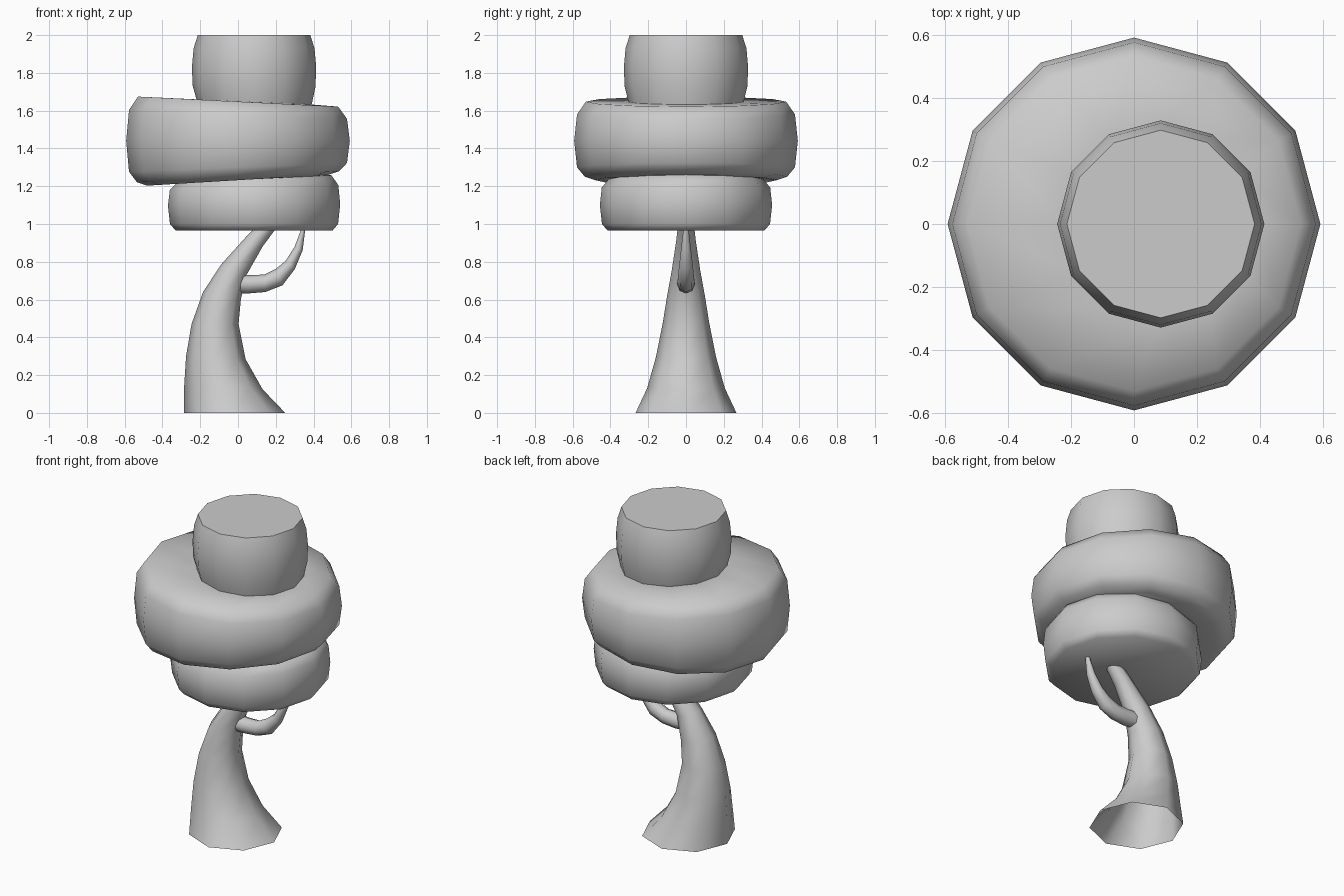
import bpy, bmesh
from math import sin, cos, pi, radians

if "Cube" in bpy.data.objects:
    bpy.data.objects.remove(bpy.data.objects["Cube"])


def loft(name, rings, cap_start, cap_end, angle):
    """Skin a list of point rings with quads, optionally capping the ends."""
    bm = bmesh.new()
    loops = [[bm.verts.new(p) for p in ring] for ring in rings]
    n = len(loops[0])
    for a, b in zip(loops, loops[1:]):
        for i in range(n):
            j = (i + 1) % n
            bm.faces.new((a[i], a[j], b[j], b[i]))
    if cap_start:
        bm.faces.new(loops[0][::-1])
    if cap_end:
        bm.faces.new(loops[-1])
    mesh = bpy.data.meshes.new(name)
    bm.to_mesh(mesh)
    bm.free()
    obj = bpy.data.objects.new(name, mesh)
    bpy.context.collection.objects.link(obj)
    bpy.ops.object.select_all(action='DESELECT')
    bpy.context.view_layer.objects.active = obj
    obj.select_set(True)
    bpy.ops.object.shade_smooth_by_angle(angle=radians(angle))
    return obj


def tier_ring(cx, r, z, slope, n=12):
    """Horizontal ring whose height leans with x."""
    pts = []
    for i in range(n):
        a = 2 * pi * i / n
        x = cx + r * cos(a)
        pts.append((x, r * sin(a), z + slope * x))
    return pts


def limb_ring(x0, z0, x1, z1, ry, n=8):
    """Ring spanning a chord in the front view, with half depth ry."""
    cx, cz, hx, hz = (x0 + x1) / 2, (z0 + z1) / 2, (x1 - x0) / 2, (z1 - z0) / 2
    return [(cx + hx * cos(2 * pi * i / n), ry * sin(2 * pi * i / n),
             cz + hz * cos(2 * pi * i / n)) for i in range(n)]


# Foliage: three stacked, clipped tiers (centre x, radius, height, slope)
foliage = [
    # lower tier
    (0.085, 0.415, 0.965, 0), (0.085, 0.445, 1.0, 0), (0.085, 0.456, 1.10, 0.01),
    (0.085, 0.446, 1.19, 0.03), (0.085, 0.41, 1.233, 0.05),
    # middle tier
    (0, 0.48, 1.232, 0.06), (0, 0.535, 1.25, 0.055), (0, 0.577, 1.30, 0.04),
    (0, 0.592, 1.44, 0), (0, 0.577, 1.58, -0.04), (0, 0.53, 1.648, -0.05),
    # upper tier
    (0.085, 0.305, 1.65, -0.045), (0.085, 0.325, 1.73, -0.01), (0.085, 0.329, 1.83, 0),
    (0.085, 0.32, 1.93, 0), (0.085, 0.298, 2.0, 0),
]
loft("foliage", [tier_ring(*r) for r in foliage], True, True, 65)

# Trunk: flared, leaning, open at the ground (left x, z, right x, z, half depth)
trunk = [
    (-0.285, 0, 0.25, 0, 0.267), (-0.285, 0.14, 0.13, 0.125, 0.205),
    (-0.275, 0.30, 0.04, 0.285, 0.16), (-0.246, 0.47, 0.003, 0.47, 0.124),
    (-0.185, 0.64, 0.015, 0.60, 0.10), (-0.09, 0.785, 0.045, 0.73, 0.075),
    (0.05, 0.94, 0.13, 0.88, 0.052), (0.13, 1.02, 0.20, 0.975, 0.042),
]
loft("trunk", [limb_ring(*r) for r in trunk], False, True, 60)

# Branch: hooks up from the trunk into the lower tier
branch = [
    (-0.02, 0.735, -0.02, 0.635, 0.048), (0.06, 0.73, 0.05, 0.632, 0.048),
    (0.14, 0.732, 0.145, 0.64, 0.045), (0.20, 0.762, 0.235, 0.675, 0.043),
    (0.252, 0.805, 0.30, 0.76, 0.036), (0.30, 0.88, 0.342, 0.86, 0.026),
    (0.335, 0.975, 0.356, 0.97, 0.014),
]
loft("branch", [limb_ring(*r) for r in branch], False, True, 60)
